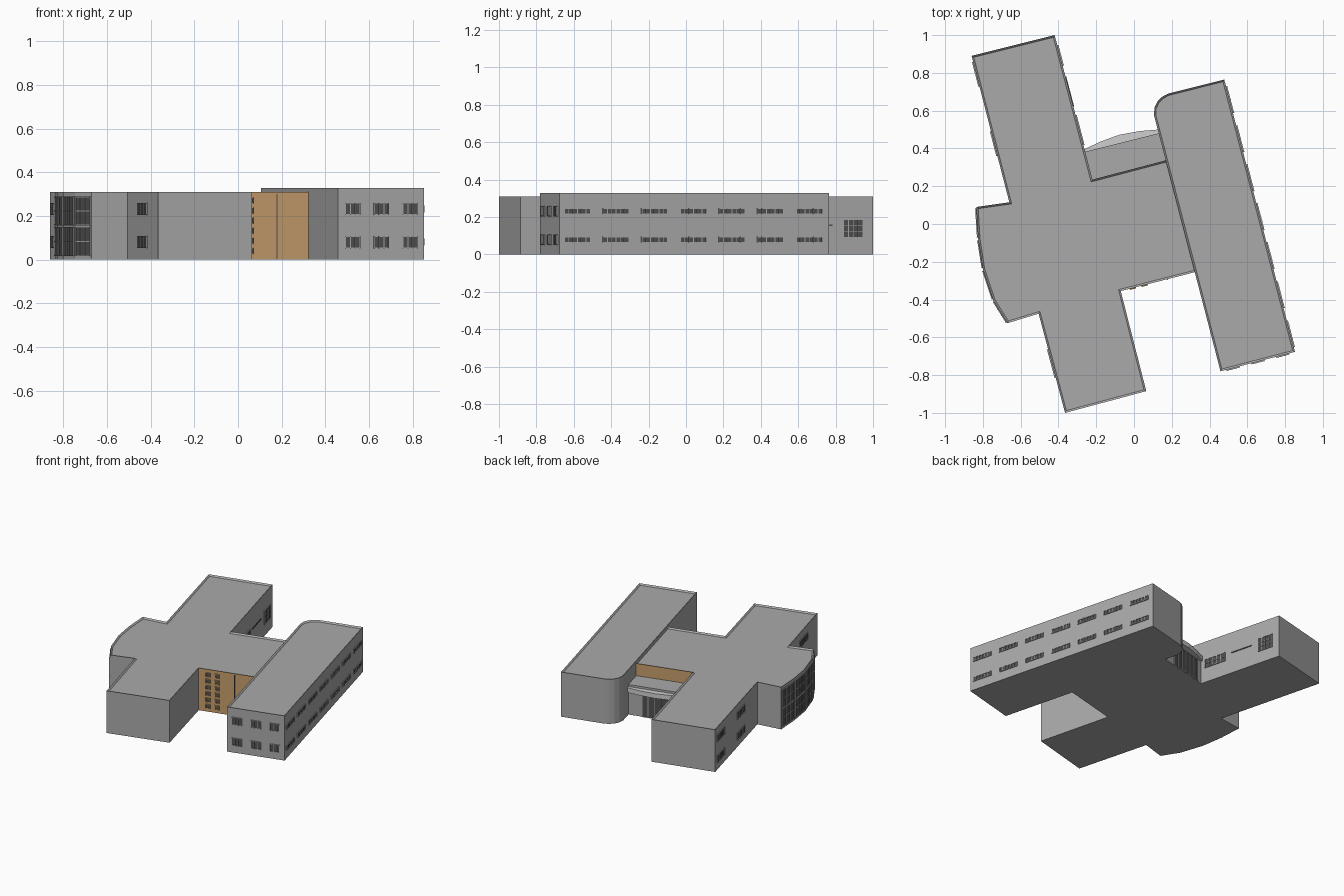
import bpy, bmesh
from mathutils import Vector

if "Cube" in bpy.data.objects:
    bpy.data.objects.remove(bpy.data.objects["Cube"])


def material(name, rgb):
    m = bpy.data.materials.new(name)
    m.diffuse_color = (*rgb, 1)
    m.use_nodes = True
    m.node_tree.nodes["Principled BSDF"].inputs["Base Color"].default_value = m.diffuse_color
    return m


GREY = material("grey_wall", (0.40, 0.40, 0.40))
WOOD = material("wood_cladding", (0.57, 0.34, 0.15))
GLASS = material("dark_glass", (0.08, 0.08, 0.08))
LIGHT = material("light_canopy", (0.62, 0.62, 0.62))


def finish(bm, name, mats):
    bmesh.ops.recalc_face_normals(bm, faces=bm.faces)
    me = bpy.data.meshes.new(name)
    bm.to_mesh(me)
    bm.free()
    for m in mats:
        me.materials.append(m)
    ob = bpy.data.objects.new(name, me)
    bpy.context.collection.objects.link(ob)
    return ob


def prism(name, pts, z0, z1, mats, wood_edges=(), parapet=0.0):
    """Extruded counter-clockwise outline, with an optional parapet rim."""
    bm = bmesh.new()
    lo = [bm.verts.new((x, y, z0)) for x, y in pts]
    hi = [bm.verts.new((x, y, z1)) for x, y in pts]
    n = len(pts)
    bm.faces.new(lo[::-1])
    top = bm.faces.new(hi)
    for i in range(n):
        j = (i + 1) % n
        f = bm.faces.new((lo[i], lo[j], hi[j], hi[i]))
        f.material_index = 1 if i in wood_edges else 0
    bm.normal_update()
    if parapet:
        bmesh.ops.inset_region(bm, faces=[top], thickness=parapet, use_even_offset=True)
        for v in top.verts:
            v.co.z -= parapet
    return finish(bm, name, mats)


class Wall:
    """Collects framed windows laid on the wall from a to b (outside on the right)."""

    def __init__(self, a, b, bm):
        self.a = Vector((*a, 0))
        d = Vector((*b, 0)) - self.a
        self.length = d.length
        self.d = d.normalized()
        self.n = Vector((self.d.y, -self.d.x, 0))
        self.bm = bm

    def box(self, u0, u1, z0, z1, depth, mat):
        vs = [self.bm.verts.new(self.a + self.d * u + self.n * w + Vector((0, 0, z)))
              for w in (-0.002, depth) for u, z in ((u0, z0), (u1, z0), (u1, z1), (u0, z1))]
        for q in ((3, 2, 1, 0), (4, 5, 6, 7), (0, 1, 5, 4), (1, 2, 6, 5), (2, 3, 7, 6), (3, 0, 4, 7)):
            self.bm.faces.new([vs[i] for i in q]).material_index = mat

    def window(self, u, z, w, h, cols=1, rows=1, bar=0.004):
        u0, z0 = u - w / 2, z - h / 2
        self.box(u0, u0 + w, z0, z0 + h, 0.003, 1)
        for i in range(cols + 1):
            c = u0 + w * i / cols
            self.box(c - bar / 2, c + bar / 2, z0 - bar / 2, z0 + h + bar / 2, 0.007, 0)
        for i in range(rows + 1):
            c = z0 + h * i / rows
            self.box(u0, u0 + w, c - bar / 2, c + bar / 2, 0.006, 0)


# Main cross-shaped block with curved bay on the west side
bay = [(-0.835, 0.09), (-0.825, -0.08), (-0.80, -0.24), (-0.745, -0.405), (-0.67, -0.525)]
outline = [(-0.365, -1.0), (0.065, -0.885), (-0.07, -0.355), (0.37, -0.243), (0.21, 0.348),
           (-0.22, 0.235), (-0.42, 1.0), (-0.86, 0.89), (-0.66, 0.115)] + bay + [(-0.505, -0.475)]
prism("main_block", outline, 0, 0.31, [GREY, WOOD], wood_edges=(2, 4), parapet=0.01)

# Taller east wing with one rounded corner
prism("east_wing", [(0.458, -0.78), (0.852, -0.677), (0.478, 0.765), (0.18, 0.69), (0.15, 0.674),
                    (0.125, 0.65), (0.108, 0.615), (0.106, 0.575)], 0, 0.328, [GREY], parapet=0.01)

# Low entrance hall and its curved canopy
prism("entrance_hall", [(0.21, 0.30), (0.19, 0.495), (-0.29, 0.375), (-0.25, 0.2)], 0, 0.22, [GREY])
prism("entrance_canopy", [(-0.265, 0.375), (0.17, 0.483), (0.13, 0.50), (0.03, 0.492), (-0.08, 0.472),
                          (-0.18, 0.435), (-0.265, 0.395)], 0.17, 0.205, [LIGHT])

# East wing windows: long strips on the side, squarer ones on the front
bm = bmesh.new()
side = Wall((0.852, -0.677), (0.478, 0.765), bm)
front = Wall((0.458, -0.78), (0.852, -0.677), bm)
for z in (0.08, 0.232):
    for i in range(7):
        side.window(0.098 + i * 0.2135, z, 0.142, 0.028, 6)
    for i in range(3):
        front.window(0.068 + i * 0.136, z, 0.068, 0.052, 3)
finish(bm, "east_wing_windows", [GREY, GLASS])

# West side windows of both arms
bm = bmesh.new()
north = Wall((-0.86, 0.89), (-0.66, 0.115), bm)
south = Wall((-0.505, -0.475), (-0.365, -1.0), bm)
for z in (0.08, 0.232):
    for u in (0.10, 0.48):
        north.window(u, z, 0.13, 0.05, 3)
    south.window(south.length / 2, z, 0.15, 0.05, 3)
finish(bm, "west_windows", [GREY, GLASS])

# North arm, courtyard side: grid window, slit and wide window
bm = bmesh.new()
court = Wall((-0.22, 0.235), (-0.42, 1.0), bm)
court.window(0.27, 0.14, 0.16, 0.06, 5, 2)
court.box(0.40, 0.565, 0.151, 0.159, 0.004, 1)
court.window(0.68, 0.138, 0.108, 0.095, 4, 3)
finish(bm, "courtyard_windows", [GREY, GLASS])

# Glazing of the curved bay
bm = bmesh.new()
for a, b in zip(bay, bay[1:]):
    w = Wall(a, b, bm)
    for z in (0.083, 0.222):
        w.window(w.length / 2, z, w.length * 0.88, 0.128, 3, 2, 0.005)
finish(bm, "bay_glazing", [GREY, GLASS])

# Small stair windows and a joint on the wooden wall
bm = bmesh.new()
wood = Wall((-0.07, -0.355), (0.32, -0.256), bm)
# wall runs west to east, so the outside (right) faces the front
for u in (0.065, 0.13):
    for i in range(6):
        wood.window(u, 0.04 + i * 0.046, 0.03, 0.028)
wood.box(0.253, 0.257, 0.0, 0.30, 0.003, 1)
finish(bm, "wooden_wall_windows", [WOOD, GLASS])

# Entrance doors
bm = bmesh.new()
door = Wall((0.19, 0.495), (-0.29, 0.375), bm)
door.window(0.29, 0.083, 0.26, 0.16, 6, 1, 0.005)
finish(bm, "entrance_doors", [GREY, GLASS])
